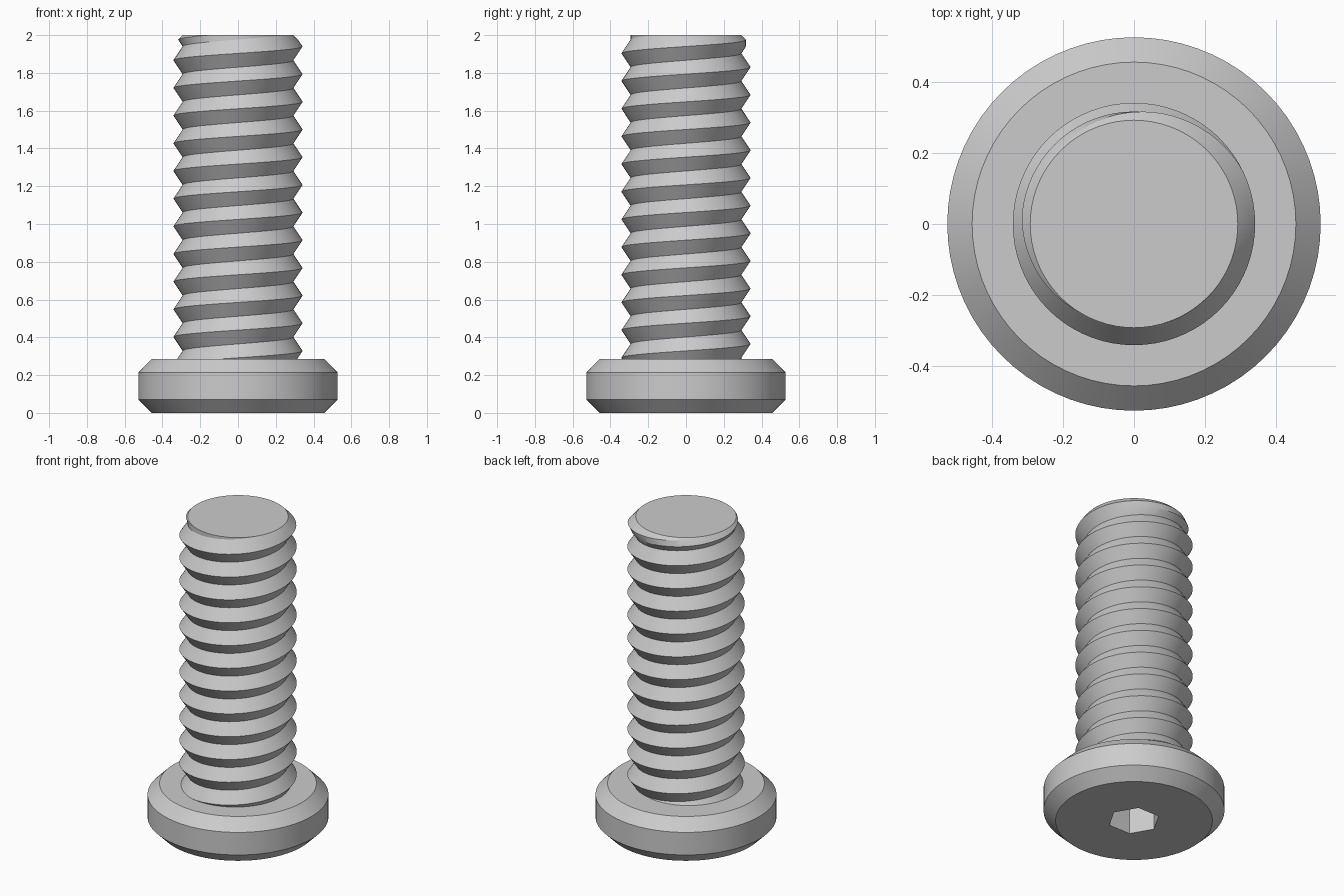
import bpy
import bmesh
from math import cos, sin, pi, radians

if "Cube" in bpy.data.objects:
    bpy.data.objects.remove(bpy.data.objects["Cube"], do_unlink=True)

SEGMENTS = 72
HEIGHT = 2.0
HEAD_TOP = 0.285
HEAD_RADIUS, HEAD_FLAT_RADIUS, HEAD_CHAMFER = 0.527, 0.457, 0.07
SOCKET_RADIUS, SOCKET_DEPTH = 0.152, 0.2
CREST, ROOT = 0.342, 0.293
PITCH, CREST_START = 0.1465, 1.94

steel = bpy.data.materials.new("steel_grey")
steel.use_nodes = True
steel.diffuse_color = (0.6, 0.6, 0.6, 1)
steel.node_tree.nodes["Principled BSDF"].inputs["Base Color"].default_value = (0.6, 0.6, 0.6, 1)


def wrap_surface(name, rows):
    """Skin rows around the z axis; each row maps an angle to (radius, z)."""
    bm = bmesh.new()
    grid = []
    for row in rows:
        ring = []
        for i in range(SEGMENTS + 1):
            a = 2 * pi * i / SEGMENTS
            r, z = row(a)
            ring.append(bm.verts.new((r * cos(a), r * sin(a), z)))
        grid.append(ring)
    for low, high in zip(grid, grid[1:]):
        for i in range(SEGMENTS):
            bm.faces.new((low[i], low[i + 1], high[i + 1], high[i]))
    bm.faces.new(grid[0][:-1])
    bm.faces.new(grid[-1][:-1])
    bmesh.ops.remove_doubles(bm, verts=bm.verts, dist=0.0001)
    bmesh.ops.recalc_face_normals(bm, faces=bm.faces)
    mesh = bpy.data.meshes.new(name)
    bm.to_mesh(mesh)
    bm.free()
    mesh.materials.append(steel)
    obj = bpy.data.objects.new(name, mesh)
    bpy.context.collection.objects.link(obj)
    bpy.ops.object.select_all(action="DESELECT")
    obj.select_set(True)
    bpy.context.view_layer.objects.active = obj
    bpy.ops.object.shade_smooth_by_angle(angle=radians(25))
    return obj


def circle(r, z):
    return lambda a: (r, z)


def hexagon(r, z):
    return lambda a: (r * cos(pi / 6) / cos(a % (pi / 3) - pi / 6), z)


def thread_row(k):
    """One line along the helix, trimmed by the head, the tip and its chamfer."""
    def row(a):
        lead = CREST_START + PITCH * a / (2 * pi)
        z = min(max(lead + k * PITCH / 4, HEAD_TOP - 0.005), HEIGHT)
        phase = (z - lead) / PITCH
        valley = 2 * abs((phase + 0.5) % 1 - 0.5)
        r = CREST - (CREST - ROOT) * valley
        return min(r, ROOT + HEIGHT - z), z
    return row


# Chamfered head with a hexagonal socket in its underside
wrap_surface("bolt_head", [
    hexagon(SOCKET_RADIUS, SOCKET_DEPTH),
    hexagon(SOCKET_RADIUS, 0),
    circle(HEAD_FLAT_RADIUS, 0),
    circle(HEAD_RADIUS, HEAD_CHAMFER),
    circle(HEAD_RADIUS, HEAD_TOP - HEAD_CHAMFER),
    circle(HEAD_FLAT_RADIUS, HEAD_TOP),
])

# Shaft with a continuous right-handed thread
wrap_surface("threaded_shaft", [thread_row(k) for k in range(-52, 5)])
